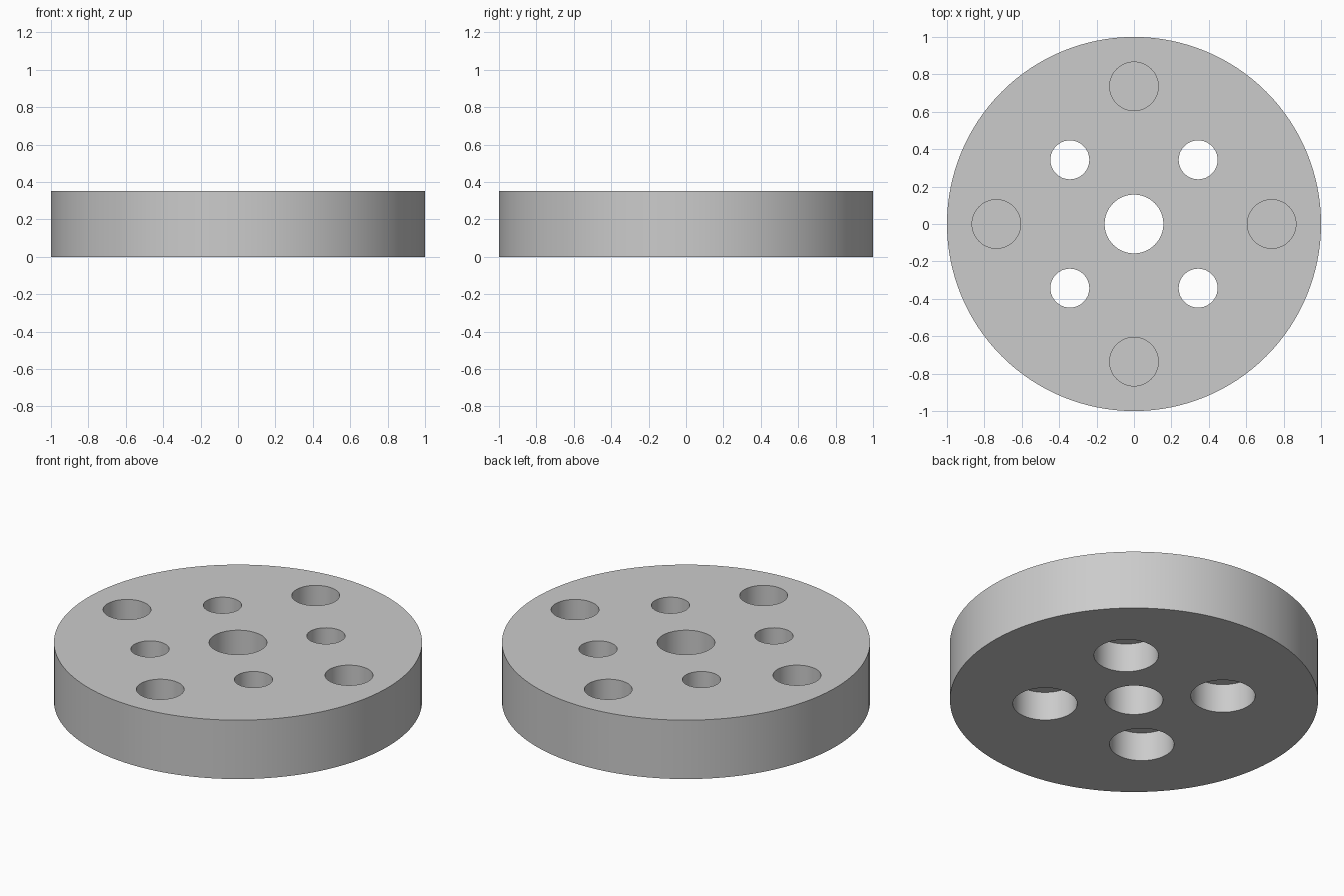
import bpy
import math

if "Cube" in bpy.data.objects:
    bpy.data.objects.remove(bpy.data.objects["Cube"], do_unlink=True)

HEIGHT = 0.353
POCKET = 0.173      # depth of counterbores and blind pockets
MARGIN = 0.05       # how far cutters stick out of the disc

grey = bpy.data.materials.new("plain grey")
grey.use_nodes = True
colour = (0.6, 0.6, 0.6, 1)
grey.diffuse_color = colour
grey.node_tree.nodes["Principled BSDF"].inputs["Base Color"].default_value = colour


def cylinder(name, radius, bottom, top, x=0, y=0, sides=64):
    bpy.ops.mesh.primitive_cylinder_add(
        vertices=sides, radius=radius, depth=top - bottom,
        location=(x, y, (bottom + top) / 2))
    obj = bpy.context.object
    obj.name = name
    obj.data.materials.append(grey)
    return obj


# Main disc
disc = cylinder("disc", 1, 0, HEIGHT, sides=128)

# Central bore
cutters = [cylinder("bore_cutter", 0.157, -MARGIN, HEIGHT + MARGIN)]

for i in range(4):
    # Through holes on the diagonals, widened from below
    angle = math.radians(45 + 90 * i)
    x, y = 0.485 * math.cos(angle), 0.485 * math.sin(angle)
    cutters.append(cylinder("screw_hole_cutter", 0.104, POCKET / 2, HEIGHT + MARGIN, x, y))
    cutters.append(cylinder("counterbore_cutter", 0.175, -MARGIN, POCKET, x, y))

    # Blind pockets in the top, near the rim
    angle = math.radians(90 * i)
    x, y = 0.736 * math.cos(angle), 0.736 * math.sin(angle)
    cutters.append(cylinder("pocket_cutter", 0.13, HEIGHT - POCKET, HEIGHT + MARGIN, x, y))

# Cut every hole, then drop the cutters
for cutter in cutters:
    cut = disc.modifiers.new(cutter.name, "BOOLEAN")
    cut.operation = "DIFFERENCE"
    cut.solver = "EXACT"
    cut.object = cutter

bpy.ops.object.select_all(action="DESELECT")
disc.select_set(True)
bpy.context.view_layer.objects.active = disc
for cutter in cutters:
    bpy.ops.object.modifier_apply(modifier=cutter.name)
for cutter in cutters:
    bpy.data.objects.remove(cutter, do_unlink=True)

bpy.ops.object.shade_smooth_by_angle(angle=math.radians(30))
